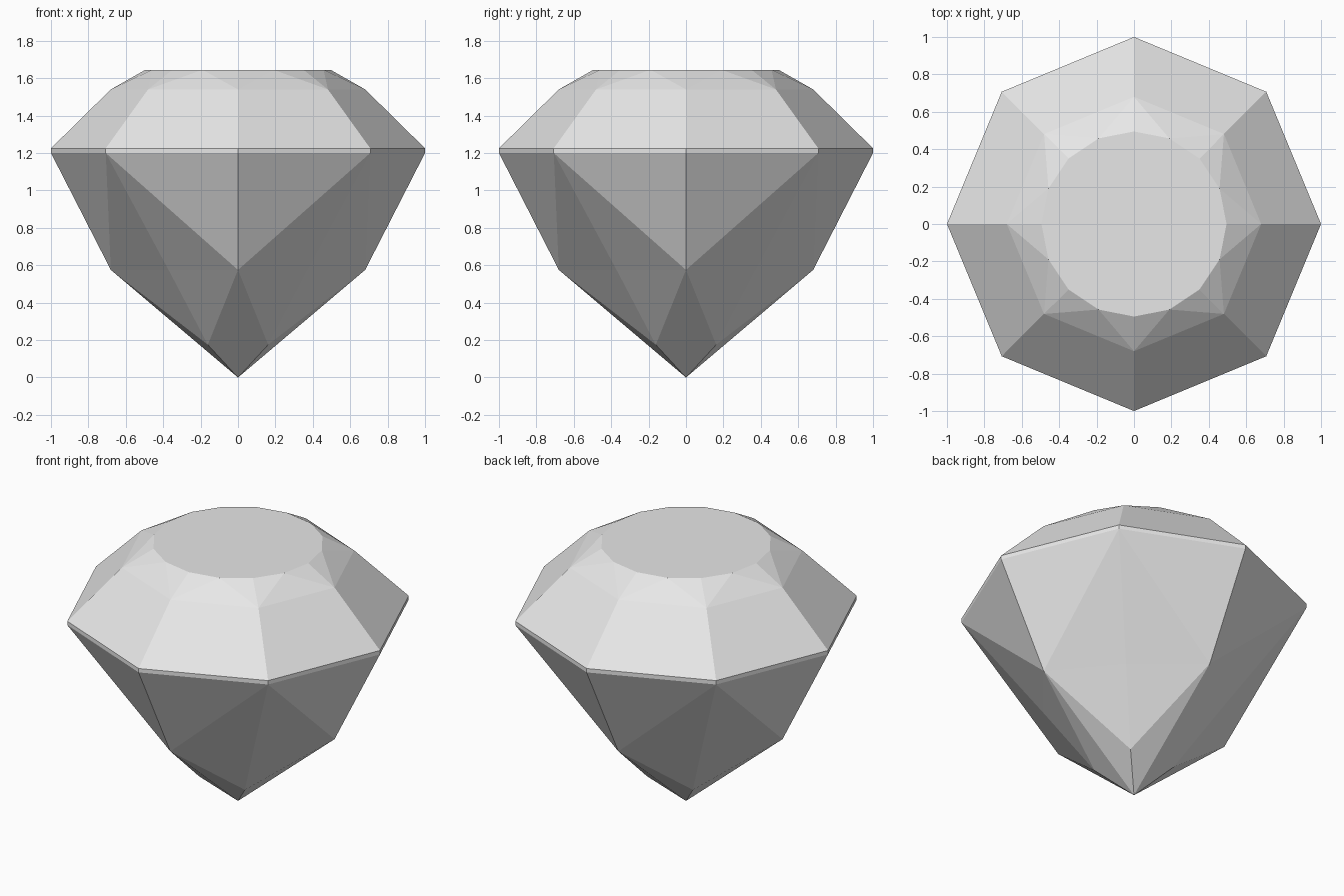
import bpy, bmesh
from math import cos, sin, pi

cube = bpy.data.objects.get("Cube")
if cube:
    bpy.data.objects.remove(cube, do_unlink=True)

# Single pale grey stone material
stone = bpy.data.materials.new("pale_grey_stone")
stone.use_nodes = True
grey = (0.8, 0.8, 0.8, 1)
stone.diffuse_color = grey
stone.node_tree.nodes["Principled BSDF"].inputs["Base Color"].default_value = grey

bm = bmesh.new()


def ring(count, z, *radii):
    """Ring of vertices; the radii repeat around the ring."""
    verts = []
    for i in range(count):
        a, r = 2 * pi * i / count, radii[i % len(radii)]
        verts.append(bm.verts.new((r * cos(a), r * sin(a), z)))
    return verts


# Levels from the top down
table = ring(16, 1.645, 0.495)
crown = ring(8, 1.54, 0.68)
girdle_top = ring(8, 1.225, 1)
girdle_low = ring(8, 1.2, 1)
pavilion = ring(8, 0.575, 0.68, 0.525)
culet = [v for v in ring(8, 0.175, 0.207, 0.228)]
tip = bm.verts.new((0, 0, 0))

# Flat table on top
bm.faces.new(table)

for i in range(8):
    j = (i + 1) % 8
    # Star facets and kites around the table
    bm.faces.new((crown[i], crown[j], table[2 * i + 1]))
    bm.faces.new((crown[i], table[2 * i + 1], table[2 * i]))
    bm.faces.new((crown[i], table[2 * i], table[2 * i - 1]))
    # Main crown facets and thin girdle band
    bm.faces.new((girdle_top[i], girdle_top[j], crown[j], crown[i]))
    bm.faces.new((girdle_low[i], girdle_low[j], girdle_top[j], girdle_top[i]))
    # Lower facets: even corners carry the low points, odd ones the long ridges
    low, mid = (i, j) if i % 2 == 0 else (j, i)
    bm.faces.new((girdle_low[low], girdle_low[mid], pavilion[low]))
    bm.faces.new((girdle_low[mid], pavilion[low], pavilion[mid]))
    bm.faces.new((pavilion[low], pavilion[mid], culet[mid]))
    bm.faces.new((pavilion[low], culet[mid], tip))

# Drop the unused tip-ring corners
bmesh.ops.delete(bm, geom=[v for v in bm.verts if not v.link_faces], context='VERTS')
bmesh.ops.recalc_face_normals(bm, faces=bm.faces)

mesh = bpy.data.meshes.new("cut_gem")
bm.to_mesh(mesh)
bm.free()
mesh.materials.append(stone)
bpy.context.collection.objects.link(bpy.data.objects.new("cut_gem", mesh))
